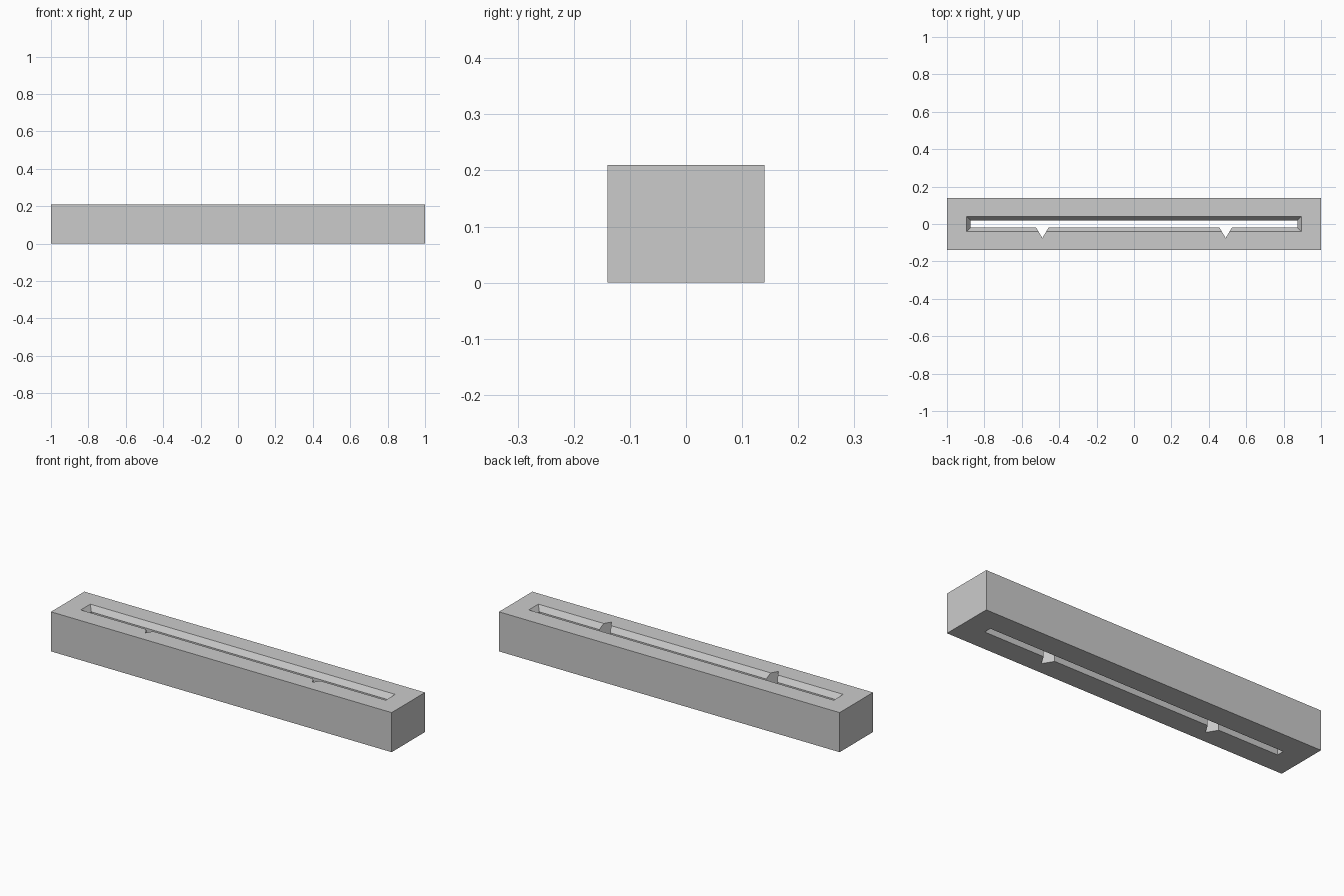
import bpy
import bmesh

if "Cube" in bpy.data.objects:
    bpy.data.objects.remove(bpy.data.objects["Cube"], do_unlink=True)

LENGTH, DEPTH, HEIGHT = 2.0, 0.28, 0.21
SLOT_X, SLOT_Y = 0.875, 0.02        # half sizes of the straight slot
FLARE, FLARE_DROP = 0.02, 0.028     # widened lip at the top of the slot
NOTCH_X, NOTCH_HALF, NOTCH_TIP = 0.49, 0.033, -0.075

grey = bpy.data.materials.new("plain grey")
grey.use_nodes = True
colour = (0.6, 0.6, 0.6, 1)
grey.diffuse_color = colour
grey.node_tree.nodes["Principled BSDF"].inputs["Base Color"].default_value = colour


def loft(name, rings):
    """Closed solid through stacked rings given as (outline, z)."""
    bm = bmesh.new()
    loops = [[bm.verts.new((x, y, z)) for x, y in outline] for outline, z in rings]
    for low, high in zip(loops, loops[1:]):
        for i in range(len(low)):
            j = (i + 1) % len(low)
            bm.faces.new((low[i], low[j], high[j], high[i]))
    bm.faces.new(loops[0][::-1])
    bm.faces.new(loops[-1])
    bmesh.ops.recalc_face_normals(bm, faces=bm.faces)
    mesh = bpy.data.meshes.new(name)
    bm.to_mesh(mesh)
    bm.free()
    mesh.materials.append(grey)
    obj = bpy.data.objects.new(name, mesh)
    bpy.context.collection.objects.link(obj)
    return obj


def rect(hx, hy):
    return [(-hx, -hy), (hx, -hy), (hx, hy), (-hx, hy)]


def cut(body, cutter):
    """Subtract the cutter, apply the result and discard the cutter."""
    cutter.hide_render = True
    mod = body.modifiers.new("cut", "BOOLEAN")
    mod.operation = "DIFFERENCE"
    mod.solver = "EXACT"
    mod.object = cutter
    bpy.context.view_layer.objects.active = body
    bpy.ops.object.modifier_apply(modifier=mod.name)
    bpy.data.objects.remove(cutter, do_unlink=True)


# Solid bar
box = rect(LENGTH / 2, DEPTH / 2)
bar = loft("slotted_bar", [(box, 0), (box, HEIGHT)])

# Long through slot whose lip flares outward, carried on past the top face
slot = rect(SLOT_X, SLOT_Y)
flared = rect(SLOT_X + 2 * FLARE, SLOT_Y + 2 * FLARE)
cut(bar, loft("slot_cutter", [(slot, -0.1), (slot, HEIGHT - FLARE_DROP),
                              (flared, HEIGHT + FLARE_DROP)]))

# Two V notches cut right through the front wall of the slot
for side in (-1, 1):
    x = side * NOTCH_X
    vee = [(x, NOTCH_TIP), (x + NOTCH_HALF, -SLOT_Y), (x + NOTCH_HALF, 0),
           (x - NOTCH_HALF, 0), (x - NOTCH_HALF, -SLOT_Y)]
    cut(bar, loft("notch_cutter", [(vee, -0.1), (vee, HEIGHT + 0.1)]))
